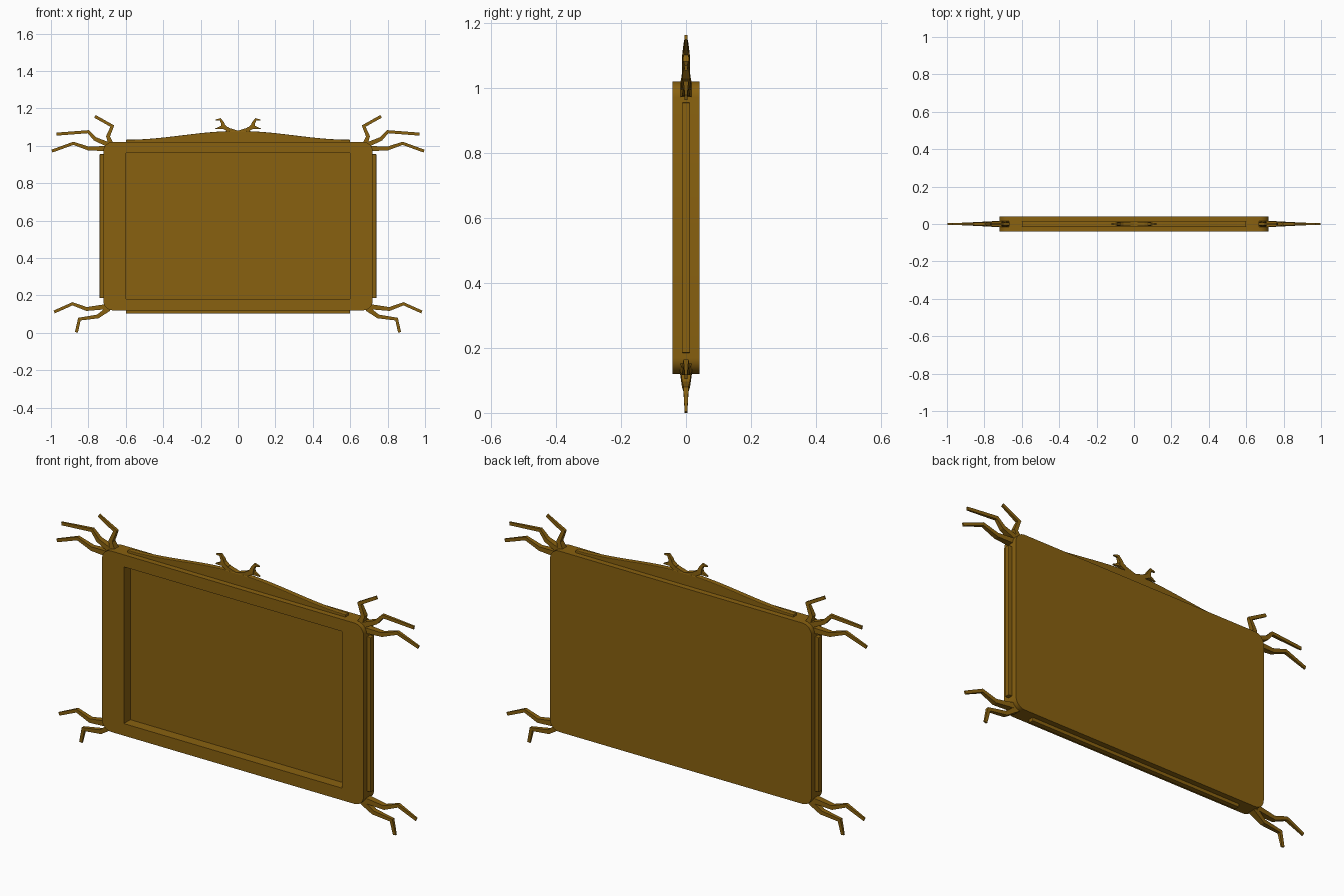
import bpy, bmesh, math
from mathutils import Vector

if "Cube" in bpy.data.objects:
    bpy.data.objects.remove(bpy.data.objects["Cube"])

gold = bpy.data.materials.new("dark_gold")
gold.diffuse_color = (0.25, 0.12, 0.005, 1)
gold.use_nodes = True
gold.node_tree.nodes["Principled BSDF"].inputs["Base Color"].default_value = gold.diffuse_color


def finish(name, bm, bevel=0.0):
    bmesh.ops.recalc_face_normals(bm, faces=bm.faces)
    mesh = bpy.data.meshes.new(name)
    bm.to_mesh(mesh)
    bm.free()
    ob = bpy.data.objects.new(name, mesh)
    bpy.context.collection.objects.link(ob)
    mesh.materials.append(gold)
    if bevel:
        mod = ob.modifiers.new("soft_edges", 'BEVEL')
        mod.width, mod.segments, mod.limit_method = bevel, 2, 'ANGLE'
    return ob


def slab(name, outline, y0, y1, bevel=0.0):
    """Extrude an x-z outline from y0 to y1."""
    bm = bmesh.new()
    face = bm.faces.new([bm.verts.new((x, y0, z)) for x, z in outline])
    ext = bmesh.ops.extrude_face_region(bm, geom=[face])
    verts = [v for v in ext["geom"] if isinstance(v, bmesh.types.BMVert)]
    bmesh.ops.translate(bm, verts=verts, vec=(0, y1 - y0, 0))
    return finish(name, bm, bevel)


def rect(x0, x1, z0, z1):
    return [(x0, z0), (x1, z0), (x1, z1), (x0, z1)]


def twig(name, path, side, widths, depths):
    """Mitred rectangular strip along an x-z path."""
    bm = bmesh.new()
    pts = [Vector((x * side, z)) for x, z in path]
    rings = []
    for i, p in enumerate(pts):
        a = (p - pts[i - 1]).normalized() if i else (pts[1] - p).normalized()
        b = (pts[i + 1] - p).normalized() if i < len(pts) - 1 else a
        t = (a + b).normalized()
        n = Vector((-t.y, t.x)) * widths[i] / max(0.6, t.dot(a))
        rings.append([bm.verts.new((p.x + s * n.x, d * depths[i], p.y + s * n.y))
                      for s, d in ((-1, -1), (1, -1), (1, 1), (-1, 1))])
    for r, q in zip(rings, rings[1:]):
        for k in range(4):
            bm.faces.new((r[k], r[(k + 1) % 4], q[(k + 1) % 4], q[k]))
    bm.faces.new(rings[0])
    bm.faces.new(rings[-1])
    return finish(name, bm)


# Rounded frame body with a recessed front panel
R = 0.05
outline = []
for cx, cz, start in ((0.72 - R, 1.02 - R, 0), (R - 0.72, 1.02 - R, 90),
                      (R - 0.72, 0.12 + R, 180), (0.72 - R, 0.12 + R, 270)):
    for k in range(9):
        a = math.radians(start + k * 90 / 8)
        outline.append((cx + R * math.cos(a), cz + R * math.sin(a)))
frame = slab("frame", outline, -0.041, 0.041)
cutter = slab("recess_cutter", rect(-0.6, 0.6, 0.18, 0.96), -0.1, 0.01)
cutter.hide_render = True
boolean = frame.modifiers.new("recess", 'BOOLEAN')
boolean.object, boolean.operation, boolean.solver = cutter, 'DIFFERENCE', 'EXACT'
bpy.context.view_layer.objects.active = frame
frame.select_set(True)
bpy.ops.object.modifier_apply(modifier="recess")
bpy.data.objects.remove(cutter)
bpy.ops.object.shade_smooth_by_angle(angle=math.radians(30))

# Thin trim strips and the bowed crest
T = 0.013
slab("bottom_trim", rect(-0.6, 0.6, 0.103, 0.125), -T, T, 0.003)
for side, label in ((1, "right"), (-1, "left")):
    xs = sorted((0.71 * side, 0.74 * side))
    slab(label + "_trim", rect(*xs, 0.185, 0.955), -T, T, 0.003)
crest = [(-0.6, 1.015), (0.6, 1.015)]
for k in range(25):
    x = 0.6 - k * 0.05
    crest.append((x, 1.032 + 0.0235 * (1 + math.cos(math.pi * x / 0.6))))
slab("top_crest", crest, -T, T, 0.003)

# Corner twigs and crest horns, mirrored
twigs = {
    "upper_twig": [(0.675, 1.0), (0.695, 1.05), (0.672, 1.105), (0.765, 1.157)],
    "middle_twig": [(0.68, 1.0), (0.765, 1.037), (0.80, 1.075), (0.97, 1.062)],
    "outer_twig": [(0.70, 0.985), (0.80, 0.985), (0.88, 1.013), (0.995, 0.971)],
    "lower_outer_twig": [(0.70, 0.14), (0.81, 0.127), (0.885, 0.155), (0.983, 0.111)],
    "lower_inner_twig": [(0.69, 0.13), (0.75, 0.087), (0.848, 0.073), (0.864, 0.002)],
}
horn = [(0.0, 1.072), (0.055, 1.087), (0.08, 1.103), (0.083, 1.122), (0.095, 1.141), (0.12, 1.138)]
thorn = [(0.05, 1.09), (0.085, 1.10), (0.122, 1.09)]
for side, label in ((1, "right"), (-1, "left")):
    for name, path in twigs.items():
        twig(f"{label}_{name}", path, side,
             (0.014, 0.010, 0.008, 0.008), (0.018, 0.012, 0.008, 0.004))
    twig(label + "_horn", horn, side,
         (0.008, 0.010, 0.012, 0.008, 0.006, 0.002),
         (0.012, 0.012, 0.011, 0.009, 0.006, 0.003))
    twig(label + "_horn_thorn", thorn, side, (0.008, 0.009, 0.002), (0.011, 0.009, 0.003))
